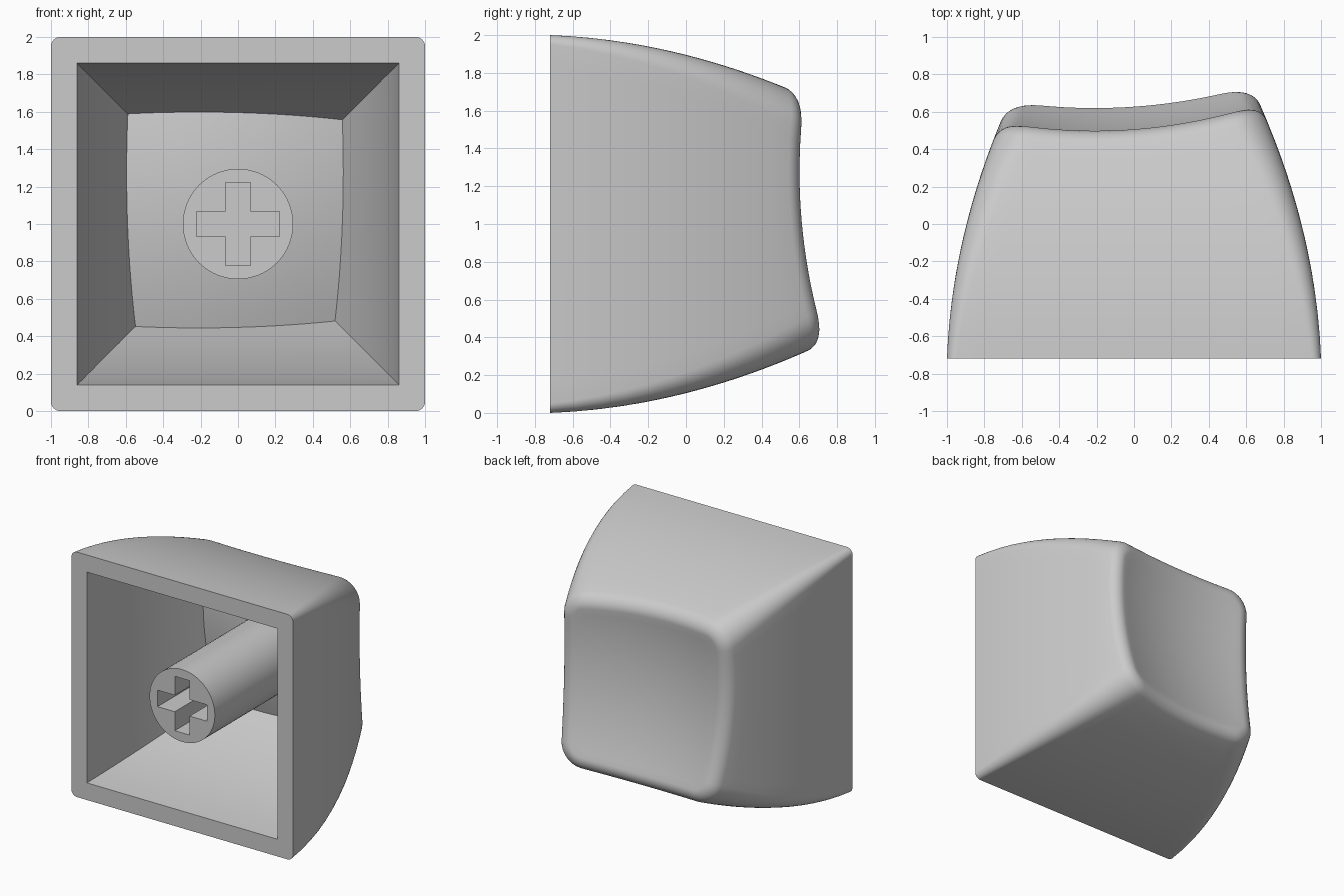
import bpy, bmesh
from math import sin, cos, pi, radians
from mathutils import Matrix, Vector

if "Cube" in bpy.data.objects:
    bpy.data.objects.remove(bpy.data.objects["Cube"])

BASE_Y = -0.72      # open rim plane
CENTER_Z = 1.0
FILLET = 0.09
FLOOR_GAP = 0.1     # thickness of the dished face

grey = bpy.data.materials.new("light grey plastic")
grey.use_nodes = True
grey.diffuse_color = (0.6, 0.6, 0.6, 1)
grey.node_tree.nodes["Principled BSDF"].inputs["Base Color"].default_value = (0.6, 0.6, 0.6, 1)


def half_size(y):
    """Half width of the outer body, narrowing in a curve towards the back."""
    t = y - BASE_Y
    return 1 - 0.039 * t - 0.148 * t * t


def dish(x, v):
    """Tilted, hollowed back surface."""
    return 0.495 + 0.08 * x - 0.105 * v + 0.19 * (x * x + v * v)


def square_point(half, radius, corner, step, arc_steps):
    """Point on one rounded corner of a square."""
    a = corner * pi / 2 + step / arc_steps * pi / 2
    mid = (corner + 0.5) * pi / 2
    sx, sv = (1 if cos(mid) > 0 else -1), (1 if sin(mid) > 0 else -1)
    return Vector((sx * (half - radius) + radius * cos(a),
                   sv * (half - radius) + radius * sin(a)))


def ring(frac, inset, drop, radius, shrink=1.0, arc_steps=8, side_steps=16):
    """Square loop placed at a fraction of the way from the rim to the dish."""
    points = []
    for corner in range(4):
        for i in range(arc_steps + side_steps):
            y = BASE_Y + frac * 1.2
            for _ in range(12):
                half = (half_size(y) - inset) * shrink
                r = radius * shrink
                if i <= arc_steps:
                    p = square_point(half, r, corner, i, arc_steps)
                else:
                    a = square_point(half, r, corner, arc_steps, arc_steps)
                    b = square_point(half, r, (corner + 1) % 4, 0, arc_steps)
                    p = a.lerp(b, (i - arc_steps) / side_steps)
                y = BASE_Y + frac * (dish(p.x, p.y) - drop - BASE_Y)
            points.append((p.x, y, p.y + CENTER_Z))
    return points


def finish(bm, name):
    bmesh.ops.recalc_face_normals(bm, faces=bm.faces)
    mesh = bpy.data.meshes.new(name)
    bm.to_mesh(mesh)
    bm.free()
    mesh.materials.append(grey)
    obj = bpy.data.objects.new(name, mesh)
    bpy.context.collection.objects.link(obj)
    return obj


def smooth(obj, angle):
    bpy.ops.object.select_all(action='DESELECT')
    obj.select_set(True)
    bpy.context.view_layer.objects.active = obj
    bpy.ops.object.shade_smooth_by_angle(angle=radians(angle))


# Cap: one continuous loft, inner floor -> inner walls -> rim -> outside -> dish
loops = []
for i in range(1, 9):
    loops.append(ring(1, 0.175, FLOOR_GAP, 0, i / 8))
for i in range(9, -1, -1):
    f = i / 10
    loops.append(ring(f, 0.14 + 0.035 * f, FLOOR_GAP, 0))
for i in range(13):
    f = i / 12
    loops.append(ring(f, 0, FILLET, 0.05 + 0.13 * f))
for i in range(1, 8):
    a = i / 7 * pi / 2
    inset = FILLET * (1 - cos(a))
    loops.append(ring(1, inset, FILLET * (1 - sin(a)), 0.18 - inset))
for i in range(11, 0, -1):
    loops.append(ring(1, FILLET, 0, 0.18 - FILLET, i / 12))

bm = bmesh.new()
rows = [[bm.verts.new(p) for p in loop] for loop in loops]
count = len(rows[0])
for lower, upper in zip(rows, rows[1:]):
    for i in range(count):
        j = (i + 1) % count
        bm.faces.new((lower[i], lower[j], upper[j], upper[i]))
for row, drop in ((rows[0], FLOOR_GAP), (rows[-1], 0)):
    hub = bm.verts.new((0, dish(0, 0) - drop, CENTER_Z))
    for i in range(count):
        bm.faces.new((row[i], row[(i + 1) % count], hub))
bmesh.ops.remove_doubles(bm, verts=bm.verts, dist=0.0001)
smooth(finish(bm, "cap_shell"), 35)

# Stem: round post from the rim plane to inside the dished face
STEM_END = 0.45
bm = bmesh.new()
bmesh.ops.create_cone(bm, cap_ends=True, segments=64, radius1=0.295, radius2=0.295,
                      depth=STEM_END - BASE_Y)
bmesh.ops.rotate(bm, verts=bm.verts, matrix=Matrix.Rotation(pi / 2, 3, 'X'))
bmesh.ops.translate(bm, verts=bm.verts, vec=(0, (STEM_END + BASE_Y) / 2, CENTER_Z))
stem = finish(bm, "stem")

# Cross-shaped socket cut into the stem
ARM, WIDTH, DEPTH = 0.222, 0.067, 0.5
bm = bmesh.new()
outline = []
for k in range(4):
    turn = Matrix.Rotation(k * pi / 2, 2)
    for corner in ((ARM, -WIDTH), (ARM, WIDTH), (WIDTH, WIDTH)):
        p = turn @ Vector(corner)
        outline.append(bm.verts.new((p.x, BASE_Y - 0.1, p.y + CENTER_Z)))
face = bm.faces.new(outline)
grown = bmesh.ops.extrude_face_region(bm, geom=[face], use_keep_orig=True)
bmesh.ops.translate(bm, vec=(0, DEPTH + 0.1, 0),
                    verts=[g for g in grown["geom"] if isinstance(g, bmesh.types.BMVert)])
cutter = finish(bm, "socket_cutter")
cutter.hide_render = True

cut = stem.modifiers.new("socket", 'BOOLEAN')
cut.operation = 'DIFFERENCE'
cut.solver = 'EXACT'
cut.object = cutter
bpy.context.view_layer.objects.active = stem
bpy.ops.object.modifier_apply(modifier=cut.name)
bpy.data.objects.remove(cutter)
smooth(stem, 35)
